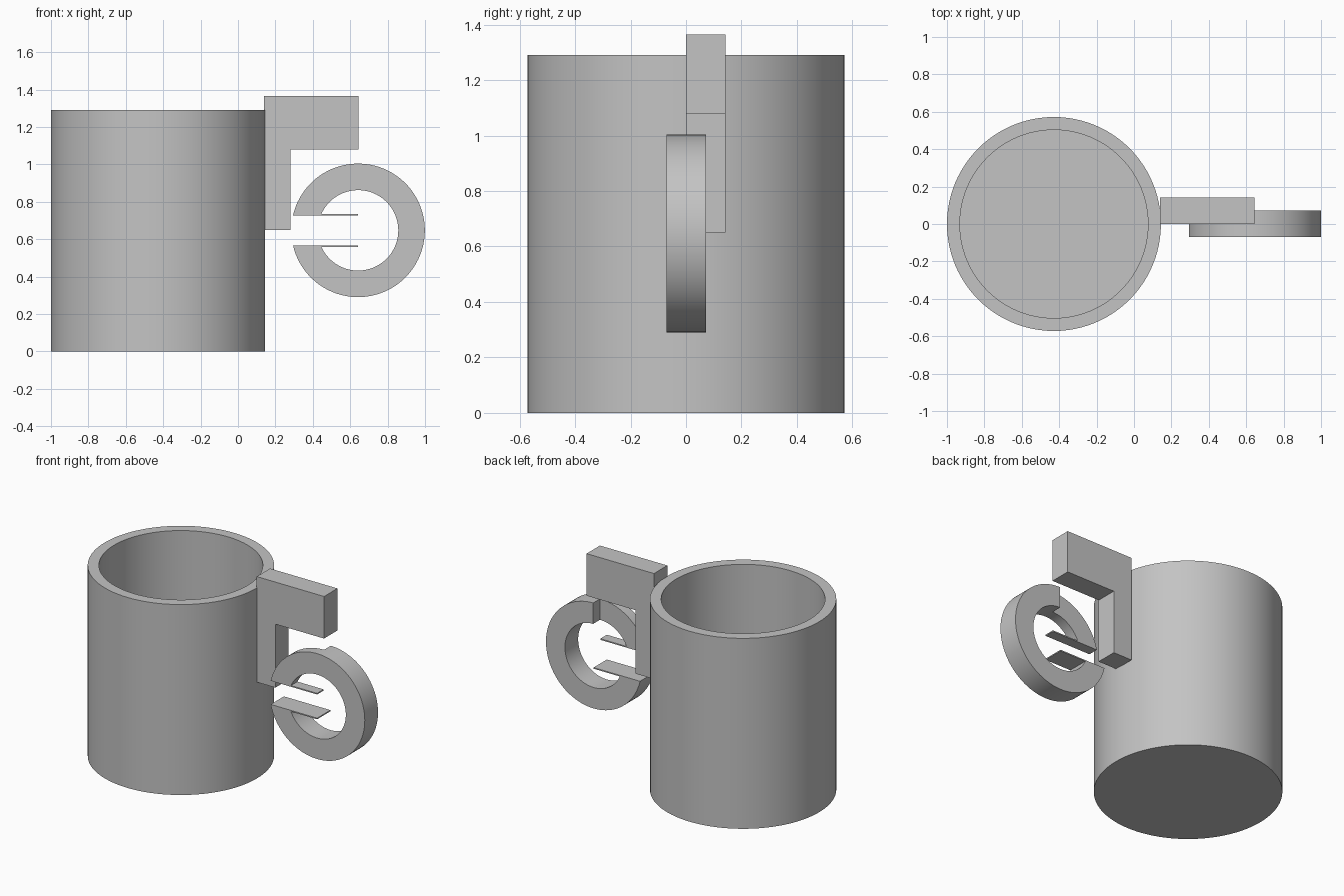
import bpy, bmesh
from math import sin, cos, pi, asin

cube = bpy.data.objects.get("Cube")
if cube:
    bpy.data.objects.remove(cube, do_unlink=True)

grey = bpy.data.materials.new("plain grey")
grey.use_nodes = True
colour = (0.55, 0.55, 0.55, 1)
grey.diffuse_color = colour
grey.node_tree.nodes["Principled BSDF"].inputs["Base Color"].default_value = colour


def finish(bm, name):
    bmesh.ops.recalc_face_normals(bm, faces=bm.faces)
    mesh = bpy.data.meshes.new(name)
    bm.to_mesh(mesh)
    bm.free()
    mesh.materials.append(grey)
    obj = bpy.data.objects.new(name, mesh)
    bpy.context.collection.objects.link(obj)
    return obj


def slab(name, outline, y0, y1):
    """Extrude an (x, z) outline from y0 to y1."""
    bm = bmesh.new()
    face = bm.faces.new([bm.verts.new((x, y0, z)) for x, z in outline])
    new = bmesh.ops.extrude_face_region(bm, geom=[face])["geom"]
    verts = [v for v in new if isinstance(v, bmesh.types.BMVert)]
    bmesh.ops.translate(bm, verts=verts, vec=(0, y1 - y0, 0))
    return finish(bm, name)


def smooth(obj):
    bpy.ops.object.select_all(action="DESELECT")
    obj.select_set(True)
    bpy.context.view_layer.objects.active = obj
    bpy.ops.object.shade_smooth_by_angle(angle=pi / 6)


# Cup: wall and floor profile swept round
STEPS = 96
bm = bmesh.new()
profile = [(0.572, 0), (0.572, 1.29), (0.503, 1.29), (0.503, 0.07)]
rings = [[bm.verts.new((-0.428 + r * cos(2 * pi * i / STEPS), r * sin(2 * pi * i / STEPS), z))
          for i in range(STEPS)] for r, z in profile]
for low, high in zip(rings, rings[1:]):
    for i in range(STEPS):
        j = (i + 1) % STEPS
        bm.faces.new((low[i], low[j], high[j], high[i]))
bm.faces.new(rings[0])
bm.faces.new(rings[-1])
smooth(finish(bm, "cup"))

# Angled bracket beside the rim
slab("bracket", [(0.14, 0.65), (0.28, 0.65), (0.28, 1.08), (0.645, 1.08),
                 (0.645, 1.365), (0.14, 1.365)], 0, 0.143)

# Open ring with two thin plates reaching to its middle
CX, CZ, OUTER, INNER = 0.642, 0.647, 0.357, 0.215
GAP, PLATE = 0.08, 0.008


def arc(radius, half_gap):
    a = pi - asin(half_gap / radius)
    return [(CX + radius * cos(a * (1 - i / 40)), CZ + radius * sin(a * (1 - i / 40)))
            for i in range(81)]


outline = arc(OUTER, GAP)
outline += [(CX, CZ - GAP), (CX, CZ - GAP - PLATE)]
outline += arc(INNER, GAP + PLATE)[::-1]
outline += [(CX, CZ + GAP + PLATE), (CX, CZ + GAP)]
ring = slab("ring_handle", outline, -0.07, 0.072)

# Notch that thins the upper inner quarter of the ring
notch = slab("notch_cutter", [(0.2, CZ), (0.645, CZ), (0.645, 1.08), (0.2, 1.08)], 0, 0.2)
notch.hide_render = True
cut = ring.modifiers.new("notch", "BOOLEAN")
cut.operation = "DIFFERENCE"
cut.solver = "EXACT"
cut.object = notch
bpy.context.view_layer.objects.active = ring
bpy.ops.object.modifier_apply(modifier=cut.name)
bpy.data.objects.remove(notch, do_unlink=True)
smooth(ring)
